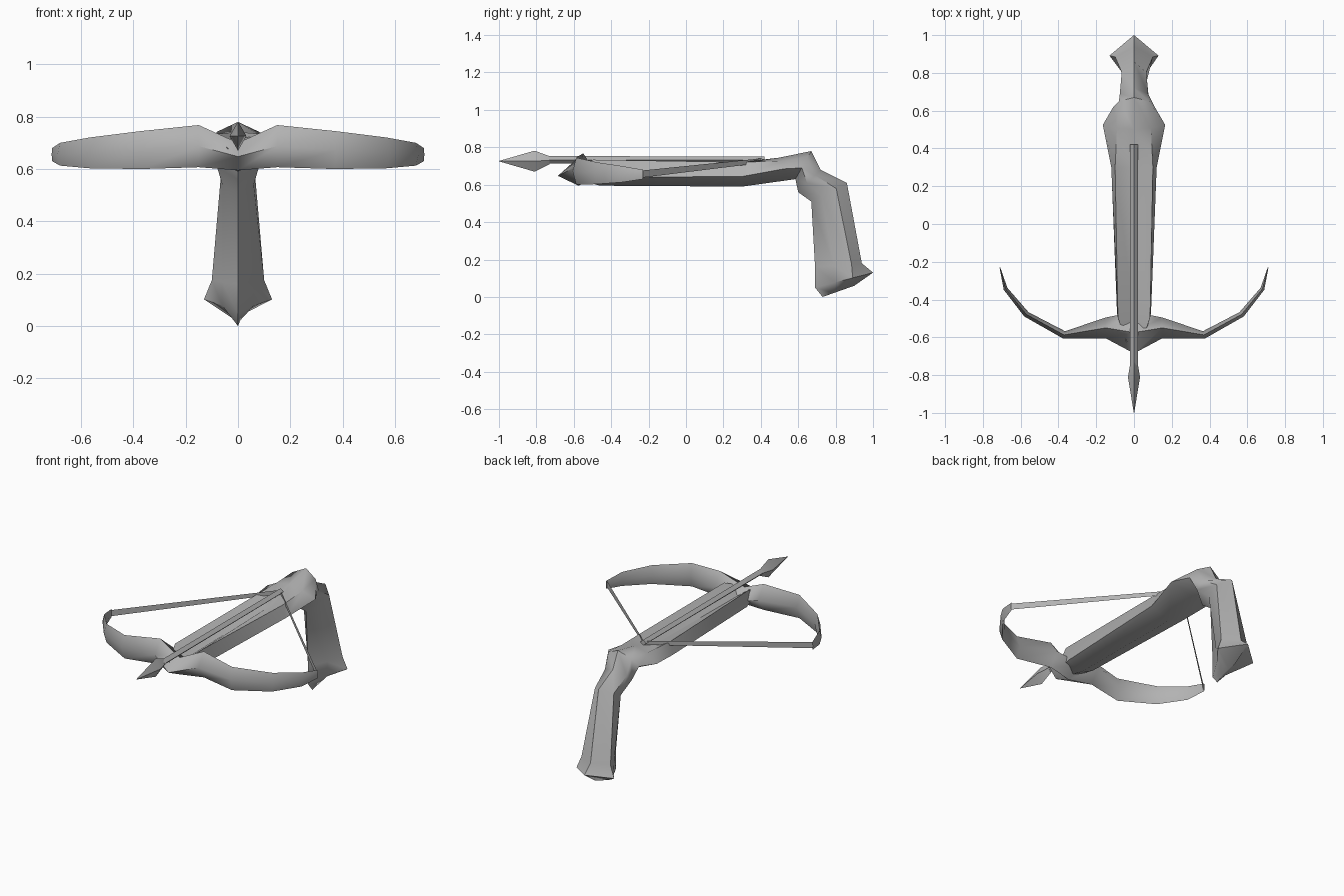
import bpy
import bmesh
from math import sin, cos, radians

default = bpy.data.objects.get("Cube")
if default:
    bpy.data.objects.remove(default, do_unlink=True)

# One plain grey material
grey = bpy.data.materials.new("plain_grey")
grey.use_nodes = True
grey.diffuse_color = (0.45, 0.45, 0.45, 1)
shader = next(n for n in grey.node_tree.nodes if n.type == "BSDF_PRINCIPLED")
shader.inputs["Base Color"].default_value = grey.diffuse_color
shader.inputs["Roughness"].default_value = 0.7


def finish(name, bm, angle):
    bmesh.ops.recalc_face_normals(bm, faces=bm.faces)
    mesh = bpy.data.meshes.new(name)
    bm.to_mesh(mesh)
    bm.free()
    mesh.materials.append(grey)
    obj = bpy.data.objects.new(name, mesh)
    bpy.context.collection.objects.link(obj)
    bpy.ops.object.select_all(action="DESELECT")
    obj.select_set(True)
    bpy.context.view_layer.objects.active = obj
    bpy.ops.object.shade_smooth_by_angle(angle=radians(angle))
    return obj


def loft(name, rings, angle=50):
    """Skin a row of closed cross-sections and cap both ends."""
    bm = bmesh.new()
    loops = [[bm.verts.new(p) for p in ring] for ring in rings]
    for a, b in zip(loops, loops[1:]):
        n = len(a)
        for i in range(n):
            j = (i + 1) % n
            bm.faces.new((a[i], a[j], b[j], b[i]))
    bm.faces.new(loops[0])
    bm.faces.new(loops[-1])
    return finish(name, bm, angle)


# Stock and grip: six-sided sections between an under point and an upper point
def stock_ring(under, upper, low_w, low_f, high_w, high_f):
    def at(x, f):
        return (x, under[0] + f * (upper[0] - under[0]),
                under[1] + f * (upper[1] - under[1]))
    return [at(0, 0), at(low_w, low_f), at(high_w, high_f),
            at(0, 1), at(-high_w, high_f), at(-low_w, low_f)]


stock_sections = [
    # grooved barrel
    ((-0.60, 0.63), (-0.62, 0.67), 0.05, 0.5, 0.04, 1.2),
    ((-0.46, 0.595), (-0.48, 0.67), 0.09, 0.6, 0.085, 1.85),
    ((0.30, 0.59), (0.30, 0.68), 0.12, 0.6, 0.10, 1.45),
    # wide shoulder and ridge
    ((0.55, 0.625), (0.50, 0.745), 0.165, 0.5, 0.09, 0.85),
    ((0.585, 0.63), (0.67, 0.78), 0.11, 0.4, 0.08, 0.75),
    # bend and grip
    ((0.60, 0.56), (0.72, 0.68), 0.08, 0.4, 0.075, 0.75),
    ((0.67, 0.51), (0.86, 0.61), 0.06, 0.3, 0.065, 0.7),
    ((0.69, 0.16), (0.94, 0.18), 0.06, 0.4, 0.10, 0.78),
    # flared butt
    ((0.69, 0.05), (1.00, 0.13), 0.06, 0.35, 0.13, 0.65),
    ((0.73, 0.0), (0.90, 0.06), 0.008, 0.35, 0.008, 0.65),
]
loft("stock_and_grip", [stock_ring(*s) for s in stock_sections])


# Bow: diamond sections swept out from the middle, mirrored to both sides
def bow_ring(x, y, depth, low, high, turn, side):
    dx, dy = depth * sin(radians(turn)), -depth * cos(radians(turn))
    mid = (low + high) / 2
    return [(side * (x + dx), y + dy, mid), (side * x, y, high),
            (side * (x - dx), y - dy, mid), (side * x, y, low)]


bow_sections = [
    (0.0, -0.575, 0.11, 0.595, 0.70, 0),
    (0.15, -0.55, 0.055, 0.607, 0.768, 0),
    (0.37, -0.587, 0.02, 0.60, 0.745, 15),
    (0.57, -0.478, 0.016, 0.603, 0.72, 45),
    (0.68, -0.343, 0.011, 0.613, 0.70, 60),
    (0.71, -0.23, 0.002, 0.63, 0.68, 78),
]
left = [bow_ring(*s, 1) for s in bow_sections]
right = [bow_ring(*s, -1) for s in bow_sections[1:]]
loft("bow", right[::-1] + left, 65)


# Bolt: slim diamond shaft and a broad pointed head
def bolt_ring(y, w, h, z=0.733):
    return [(w, y, z), (0, y, z + h), (-w, y, z), (0, y, z - h)]


loft("bolt_shaft", [bolt_ring(-0.75, 0.02, 0.02), bolt_ring(0.42, 0.02, 0.018)], 30)
loft("bolt_head", [bolt_ring(-1.0, 0.001, 0.001, 0.726),
                   bolt_ring(-0.81, 0.032, 0.056, 0.726),
                   bolt_ring(-0.73, 0.018, 0.022, 0.731)], 50)

# Bowstring: a flat upright ribbon on each side
for label, side in (("left", 1), ("right", -1)):
    bm = bmesh.new()
    corners = [(0.708, -0.235, 0.638), (0.708, -0.235, 0.676),
               (0, 0.415, 0.742), (0, 0.415, 0.718)]
    bm.faces.new([bm.verts.new((side * x, y, z)) for x, y, z in corners])
    finish("bowstring_" + label, bm, 30)
